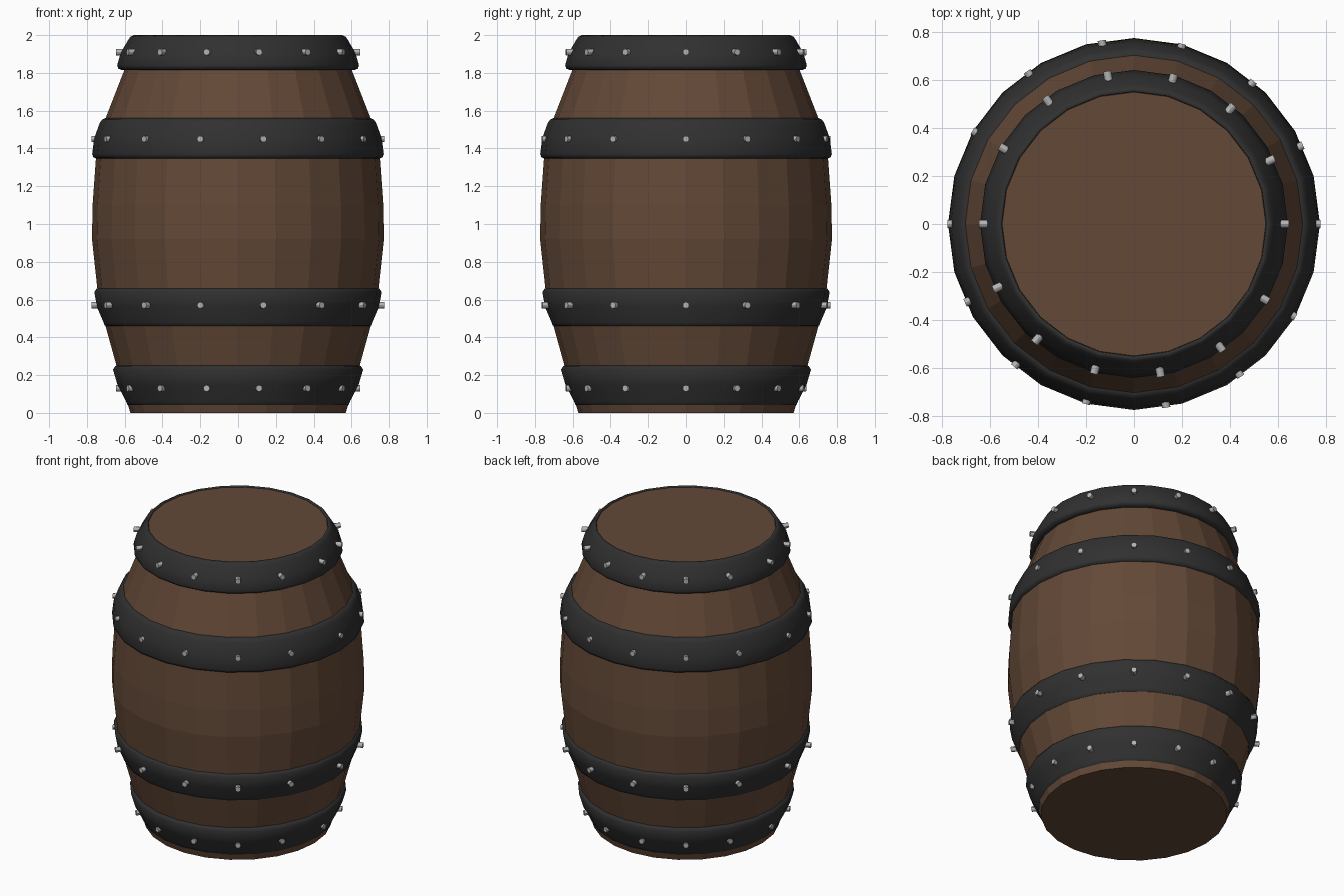
import bpy, math

if "Cube" in bpy.data.objects:
    bpy.data.objects.remove(bpy.data.objects["Cube"])

SIDES = 24

def material(name, rgb):
    m = bpy.data.materials.new(name)
    m.diffuse_color = (*rgb, 1)
    m.use_nodes = True
    m.node_tree.nodes["Principled BSDF"].inputs["Base Color"].default_value = m.diffuse_color
    return m

WOOD = material("wood", (0.125, 0.066, 0.038))
IRON = material("iron", (0.03, 0.03, 0.03))
STEEL = material("steel", (0.45, 0.45, 0.45))

def lathe(name, profile, mat, closed=False, smooth=False):
    """Revolve (radius, z) points; closed makes a ring, open gets capped ends."""
    n = len(profile)
    verts = [(r * math.cos(2 * math.pi * s / SIDES), r * math.sin(2 * math.pi * s / SIDES), z)
             for r, z in profile for s in range(SIDES)]
    faces = []
    for i in range(n if closed else n - 1):
        a, b = i * SIDES, ((i + 1) % n) * SIDES
        for s in range(SIDES):
            t = (s + 1) % SIDES
            faces.append((a + s, a + t, b + t, b + s))
    if not closed:
        faces.append(tuple(reversed(range(SIDES))))
        faces.append(tuple(range((n - 1) * SIDES, n * SIDES)))
    me = bpy.data.meshes.new(name)
    me.from_pydata(verts, [], faces)
    me.materials.append(mat)
    ob = bpy.data.objects.new(name, me)
    bpy.context.collection.objects.link(ob)
    if smooth:
        me.shade_smooth()
    return ob

# Bulging wooden body with flat lids
lathe("barrel_body", [(0.57, 0), (0.635, 0.22), (0.70, 0.455), (0.745, 0.66), (0.773, 0.92),
                      (0.77, 1.1), (0.752, 1.35), (0.705, 1.55), (0.60, 1.82), (0.548, 1.99)], WOOD)

# Iron hoops: bottom z, top z, outer radius at bottom, at top, rivet z, rivet tip radius
HOOPS = [("bottom", 0.035, 0.255, 0.592, 0.658, 0.13, 0.645),
         ("lower", 0.455, 0.665, 0.712, 0.757, 0.57, 0.775),
         ("upper", 1.345, 1.56, 0.772, 0.728, 1.45, 0.775),
         ("top", 1.815, 2.0, 0.64, 0.577, 1.91, 0.645)]
ANGLES = [a + half for half in (0, 180) for a in range(0, 151, 25)]

for name, z0, z1, r0, r1, rz, tip in HOOPS:
    b, t = 0.025, 0.08
    bulge = (r0 + r1) / 2 + 0.012
    profile = [(r0 - t, z0), (r0 - b, z0), (r0 - 0.006, z0 + 0.008), (r0, z0 + b),
               (bulge, (z0 + z1) / 2),
               (r1 + 0.004, z1 - b), (r1 - 0.008, z1 - 0.008), (r1 - b, z1)]
    # the top hoop keeps a narrow rim around the lid
    profile.append((r1 - (0.028 if name == "top" else t), z1 - 0.012))
    hoop = lathe(name + "_hoop", profile, IRON, closed=True, smooth=True)

    # Rivets around the hoop
    for i, a in enumerate(ANGLES):
        a = math.radians(a)
        d = tip - 0.03
        bpy.ops.mesh.primitive_cylinder_add(
            vertices=12, radius=0.017, depth=0.06,
            location=(d * math.cos(a), d * math.sin(a), rz),
            rotation=(0, math.pi / 2, a))
        rivet = bpy.context.object
        rivet.name = f"{name}_rivet_{i + 1}"
        rivet.data.materials.append(STEEL)
        bpy.ops.object.shade_smooth_by_angle()
